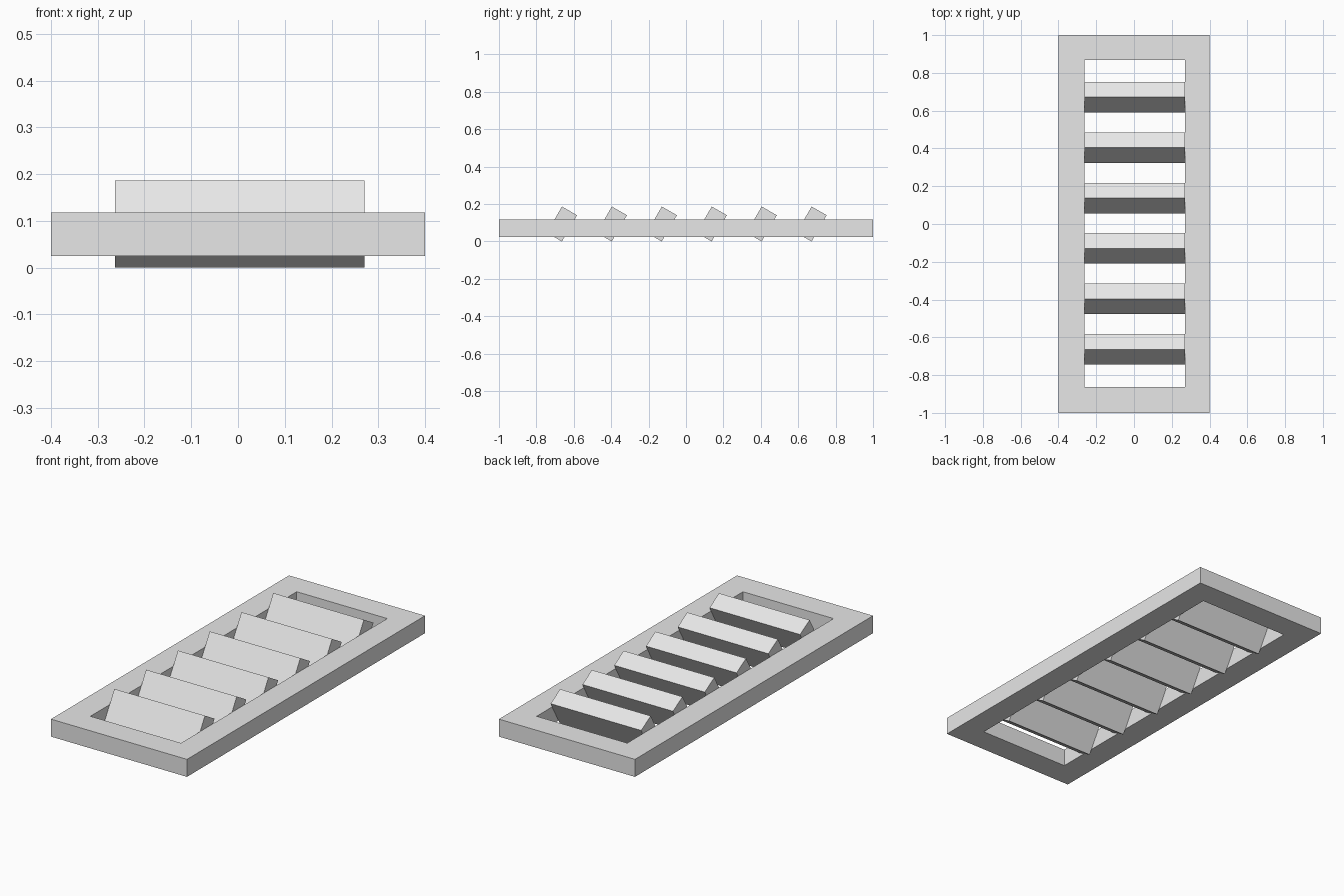
import bpy, bmesh, math
from mathutils import Matrix, Vector

cube = bpy.data.objects.get("Cube")
if cube:
    bpy.data.objects.remove(cube, do_unlink=True)

grey = bpy.data.materials.new("light grey")
grey.use_nodes = True
grey.diffuse_color = (0.8, 0.8, 0.8, 1)
grey.node_tree.nodes["Principled BSDF"].inputs["Base Color"].default_value = (0.8, 0.8, 0.8, 1)


def add_object(name, bm):
    bmesh.ops.recalc_face_normals(bm, faces=bm.faces)
    mesh = bpy.data.meshes.new(name)
    bm.to_mesh(mesh)
    bm.free()
    mesh.materials.append(grey)
    obj = bpy.data.objects.new(name, mesh)
    bpy.context.collection.objects.link(obj)
    return obj


# Opening, slightly off centre within the frame
LEFT, RIGHT, FRONT, BACK = -0.263, 0.27, -0.864, 0.869
BOTTOM, TOP = 0.025, 0.118

# Rectangular frame: four rings of corners joined by quads
bm = bmesh.new()


def ring(x0, x1, y0, y1, z):
    return [bm.verts.new((x, y, z)) for x, y in ((x0, y0), (x1, y0), (x1, y1), (x0, y1))]


outer, inner = (-0.4, 0.4, -1, 1), (LEFT, RIGHT, FRONT, BACK)
rings = [ring(*outer, BOTTOM), ring(*outer, TOP), ring(*inner, TOP), ring(*inner, BOTTOM)]
for i in range(4):
    a, b = rings[i], rings[(i + 1) % 4]
    for j in range(4):
        k = (j + 1) % 4
        bm.faces.new((a[j], a[k], b[k], b[j]))
add_object("frame", bm)

# Six tilted slats spanning the opening
WIDTH, THICKNESS, PITCH = 0.162, 0.093, 0.267
for n in range(6):
    bm = bmesh.new()
    bmesh.ops.create_cube(bm, size=1)
    bmesh.ops.scale(bm, vec=Vector((RIGHT - LEFT, WIDTH, THICKNESS)), verts=bm.verts)
    bmesh.ops.rotate(bm, matrix=Matrix.Rotation(math.radians(60), 3, "X"), verts=bm.verts)
    slat = add_object(f"slat_{n + 1}", bm)
    slat.location = ((LEFT + RIGHT) / 2, 0.004 + (n - 2.5) * PITCH, 0.0935)
